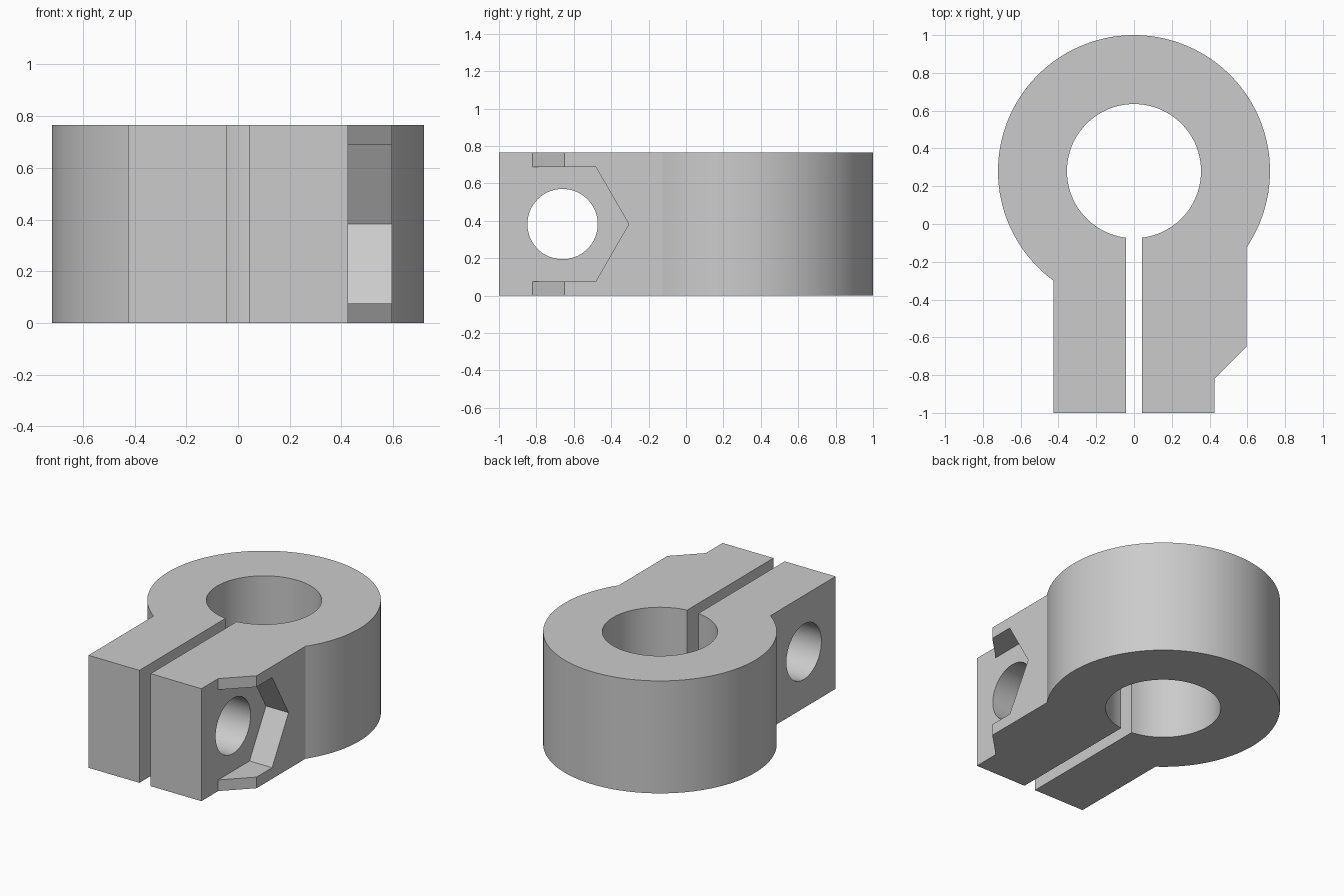
import bpy, bmesh, math
from math import sin, cos, asin, pi

if "Cube" in bpy.data.objects:
    bpy.data.objects.remove(bpy.data.objects["Cube"], do_unlink=True)

HEIGHT, RING_Y, R_OUT, R_IN = 0.765, 0.28, 0.72, 0.355
ARM_X, BOSS_X, SLOT_X = 0.425, 0.595, 0.042
BOLT_Y, BOLT_Z, BOLT_R = -0.66, HEIGHT / 2, 0.188

grey = bpy.data.materials.new("plain grey")
grey.use_nodes = True
colour = (0.6, 0.6, 0.6, 1)
grey.diffuse_color = colour
grey.node_tree.nodes["Principled BSDF"].inputs["Base Color"].default_value = colour


def prism(name, points, direction):
    """Extrude a closed outline of 3D points along a direction."""
    bm = bmesh.new()
    face = bm.faces.new([bm.verts.new(p) for p in points])
    top = bmesh.ops.extrude_face_region(bm, geom=[face])["geom"]
    bmesh.ops.translate(bm, vec=direction,
                        verts=[v for v in top if isinstance(v, bmesh.types.BMVert)])
    bmesh.ops.recalc_face_normals(bm, faces=bm.faces)
    mesh = bpy.data.meshes.new(name)
    bm.to_mesh(mesh)
    bm.free()
    obj = bpy.data.objects.new(name, mesh)
    bpy.context.collection.objects.link(obj)
    mesh.materials.append(grey)
    return obj


def arc(radius, start, end, steps):
    """Points around the ring centre."""
    angles = [start + (end - start) * i / steps for i in range(steps + 1)]
    return [(radius * cos(a), RING_Y + radius * sin(a), 0) for a in angles]


def side_polygon(radius, count):
    """Regular polygon around the bolt axis, one corner pointing back."""
    return [(BOLT_Y + radius * cos(2 * pi * i / count),
             BOLT_Z + radius * sin(2 * pi * i / count)) for i in range(count)]


# Clamp outline: outer ring, left arm, slot and bore, right arm with boss
down = -pi / 2
outer = arc(R_OUT, down + asin(BOSS_X / R_OUT), 3 * pi / 2 - asin(ARM_X / R_OUT), 96)
gap = asin(SLOT_X / R_IN)
bore = arc(R_IN, 3 * pi / 2 - gap, down + gap, 96)
outline = outer + [(-ARM_X, -1, 0), (-SLOT_X, -1, 0)] + bore + [
    (SLOT_X, -1, 0), (ARM_X, -1, 0), (ARM_X, -0.82, 0), (BOSS_X, -0.65, 0)]
clamp = prism("split_clamp", outline, (0, 0, HEIGHT))

# Cutters: bolt hole through both arms, and nut pocket open to the front
hole = prism("bolt_hole_cutter",
             [(-1, y, z) for y, z in side_polygon(BOLT_R, 64)], (2, 0, 0))
back, upper, _, _, _, lower = side_polygon(0.354, 6)
pocket_shape = [back, upper, (-1.1, upper[1]), (-1.1, lower[1]), lower]
pocket = prism("nut_pocket_cutter",
               [(ARM_X, y, z) for y, z in pocket_shape], (0.4, 0, 0))

bpy.ops.object.select_all(action="DESELECT")
clamp.select_set(True)
bpy.context.view_layer.objects.active = clamp
for cutter in (pocket, hole):
    cutter.hide_render = True
    cut = clamp.modifiers.new(cutter.name, "BOOLEAN")
    cut.operation, cut.solver, cut.object = "DIFFERENCE", "EXACT", cutter
    bpy.ops.object.modifier_apply(modifier=cut.name)
    bpy.data.objects.remove(cutter, do_unlink=True)

bpy.ops.object.shade_smooth_by_angle(angle=math.radians(25))
